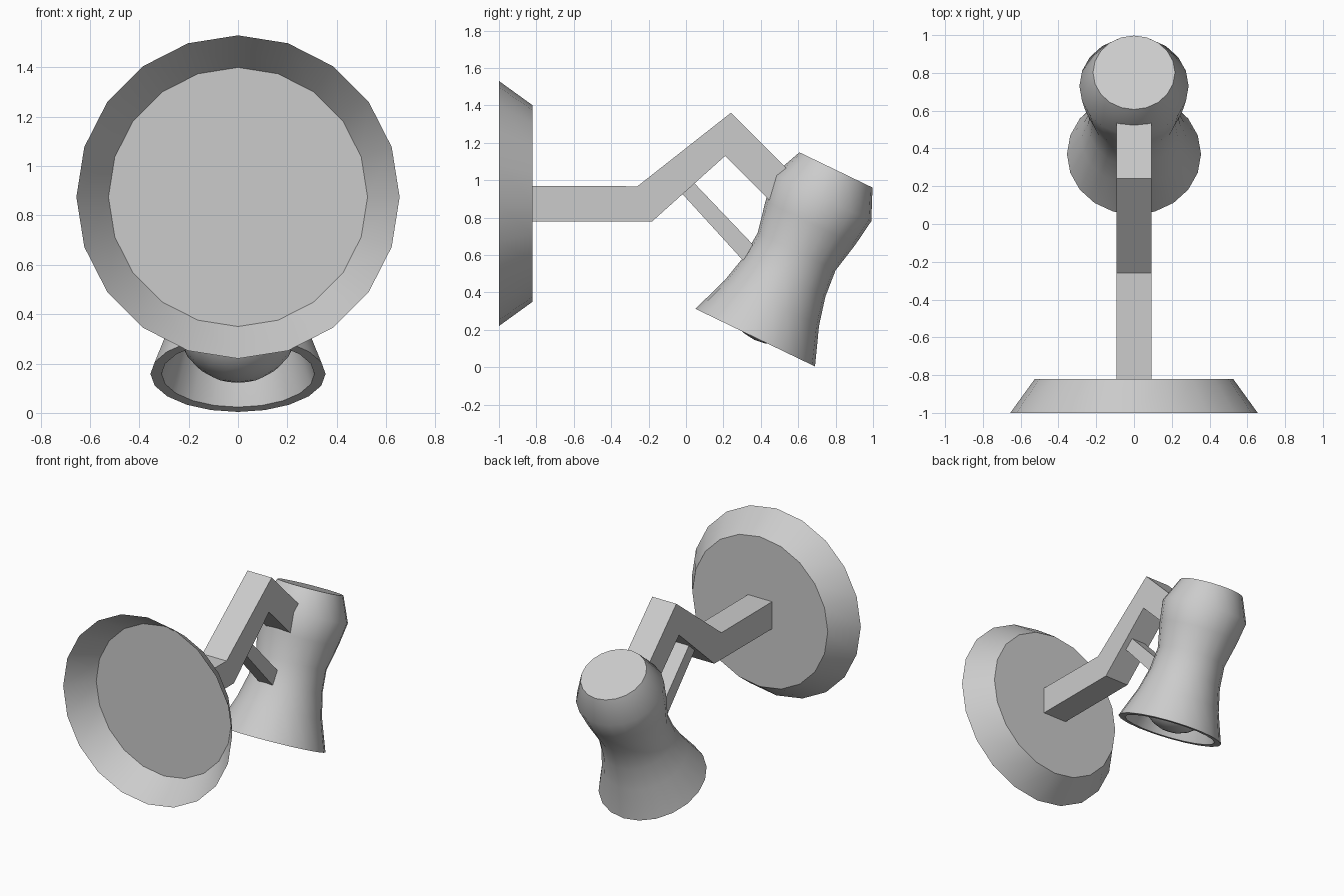
import bpy, bmesh, math
from mathutils import Vector

if "Cube" in bpy.data.objects:
    bpy.data.objects.remove(bpy.data.objects["Cube"])


def finish(name, bm, smooth=None, normals=True):
    if normals:
        bmesh.ops.recalc_face_normals(bm, faces=bm.faces)
    mesh = bpy.data.meshes.new(name)
    bm.to_mesh(mesh)
    bm.free()
    ob = bpy.data.objects.new(name, mesh)
    bpy.context.collection.objects.link(ob)
    if smooth:
        bpy.ops.object.select_all(action='DESELECT')
        ob.select_set(True)
        bpy.context.view_layer.objects.active = ob
        bpy.ops.object.shade_smooth_by_angle(angle=math.radians(smooth))
    return ob


def lathe(name, profile, sides, smooth):
    """Spin (radius, height) points round local z."""
    bm = bmesh.new()
    verts = [bm.verts.new((r, 0, h)) for r, h in profile]
    edges = [bm.edges.new(p) for p in zip(verts, verts[1:])]
    bmesh.ops.spin(bm, geom=verts + edges, cent=(0, 0, 0), axis=(0, 0, 1),
                   angle=math.tau, steps=sides)
    bmesh.ops.remove_doubles(bm, verts=bm.verts, dist=0.0005)
    return finish(name, bm, smooth)


def side_extrude(name, outline, width):
    """Extrude a (y, z) outline across x, centred."""
    bm = bmesh.new()
    face = bm.faces.new([bm.verts.new((-width / 2, y, z)) for y, z in outline])
    ext = bmesh.ops.extrude_face_region(bm, geom=[face], use_keep_orig=True)
    moved = [v for v in ext['geom'] if isinstance(v, bmesh.types.BMVert)]
    bmesh.ops.translate(bm, verts=moved, vec=Vector((width, 0, 0)))
    return finish(name, bm)


# Wall plate: open-backed shallow cone
plate = lathe("wall_plate", [(0.655, 0), (0.525, 0.18), (0, 0.18)], 20, 30)
plate.rotation_euler = (-math.pi / 2, 0, 0)
plate.location = (0, -1, 0.875)

# Bent arm and its brace
side_extrude("arm", [(-0.82, 0.97), (-0.26, 0.967), (0.24, 1.36), (0.62, 0.98),
                     (0.53, 0.81), (0.21, 1.13), (-0.18, 0.78), (-0.82, 0.78)], 0.187)
side_extrude("brace", [(-0.05, 0.96), (0.01, 1.02), (0.42, 0.59), (0.36, 0.51)], 0.11)

# Waisted shade with an inner wall
shade = lathe("shade", [(0, 0.995), (0.217, 0.995), (0.289, 0.83), (0.267, 0.68),
                        (0.231, 0.51), (0.243, 0.36), (0.28, 0.205), (0.355, 0),
                        (0.31, 0), (0.245, 0.2), (0.2, 0.5), (0.24, 0.8),
                        (0.19, 0.95), (0, 0.95)], 20, 40)

# Rounded bulb sitting in the mouth of the shade
bm = bmesh.new()
bmesh.ops.create_uvsphere(bm, u_segments=20, v_segments=12, radius=0.25)
bmesh.ops.translate(bm, verts=bm.verts, vec=(0, 0, 0.237))
bulb = finish("bulb", bm, 40)

for ob in (shade, bulb):
    ob.location = (0, 0.37, 0.158)
    ob.rotation_euler = (-0.449, 0, 0)
